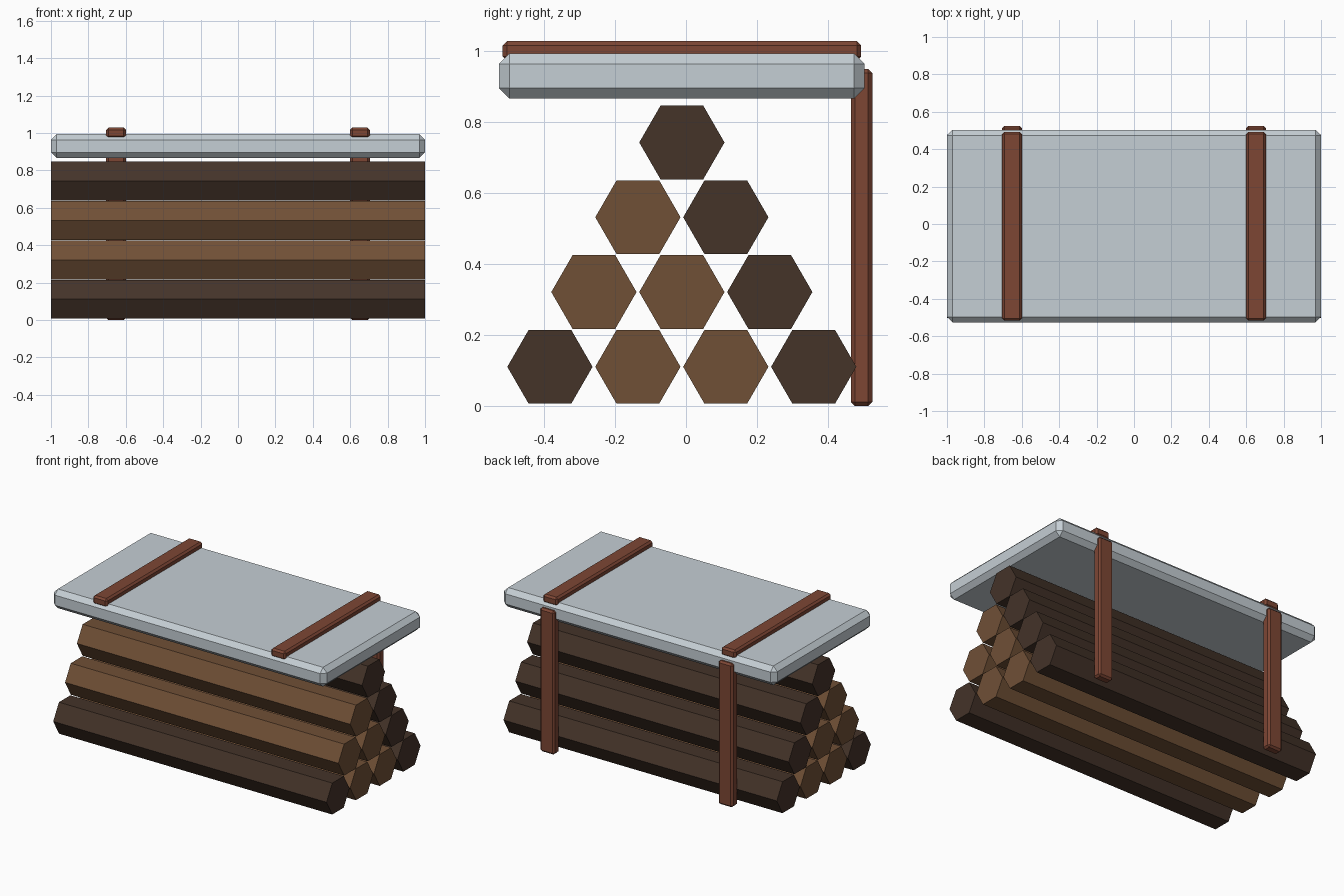
import bpy, bmesh, math

if "Cube" in bpy.data.objects:
    bpy.data.objects.remove(bpy.data.objects["Cube"])


def material(name, rgb):
    m = bpy.data.materials.new(name)
    m.diffuse_color = (*rgb, 1)
    m.use_nodes = True
    m.node_tree.nodes["Principled BSDF"].inputs["Base Color"].default_value = m.diffuse_color
    return m


DARK = material("dark_bark", (0.058, 0.033, 0.022))
LIGHT = material("light_bark", (0.162, 0.080, 0.037))
STRAP = material("red_wood", (0.205, 0.061, 0.034))
SLATE = material("pale_grey", (0.56, 0.62, 0.66))


def finish(name, bm, mat):
    bmesh.ops.recalc_face_normals(bm, faces=bm.faces)
    me = bpy.data.meshes.new(name)
    bm.to_mesh(me)
    bm.free()
    me.materials.append(mat)
    ob = bpy.data.objects.new(name, me)
    bpy.context.collection.objects.link(ob)
    return ob


def chamfered_box(name, lo, hi, chamfer, mat):
    bm = bmesh.new()
    bmesh.ops.create_cube(bm, size=1)
    for v in bm.verts:
        v.co = [(a + b) / 2 + c * (b - a) for a, b, c in zip(lo, hi, v.co)]
    bmesh.ops.bevel(bm, geom=bm.edges[:], offset=chamfer, segments=1,
                    affect='EDGES', profile=0.5)
    return finish(name, bm, mat)


def log(name, y, z, mat, r=0.12):
    bm = bmesh.new()
    ring = [bm.verts.new((-1, y + r * math.cos(i * math.pi / 3),
                          z + r * math.sin(i * math.pi / 3))) for i in range(6)]
    face = bm.faces.new(ring)
    ext = bmesh.ops.extrude_face_region(bm, geom=[face], use_keep_orig=True)
    for v in ext["geom"]:
        if isinstance(v, bmesh.types.BMVert):
            v.co.x = 1
    return finish(name, bm, mat)


# Pyramid of hexagonal logs, rows of 4, 3, 2, 1 (D = dark, L = light)
for row, tones in enumerate(("DLLD", "LLD", "LD", "D")):
    for col, tone in enumerate(tones):
        log(f"log_{row + 1}_{col + 1}",
            -0.383 + 0.1238 * row + 0.2475 * col, 0.111 + 0.2105 * row,
            DARK if tone == "D" else LIGHT)

# Roof slab
chamfered_box("roof_slab", (-1, -0.527, 0.866), (1, 0.503, 0.993), 0.03, SLATE)

# Top battens and rear posts
for side, x in (("left", -0.652), ("right", 0.652)):
    chamfered_box(f"{side}_batten", (x - 0.053, -0.516, 0.972),
                  (x + 0.053, 0.493, 1.028), 0.012, STRAP)
    chamfered_box(f"{side}_rear_post", (x - 0.053, 0.464, 0),
                  (x + 0.053, 0.525, 0.95), 0.012, STRAP)
